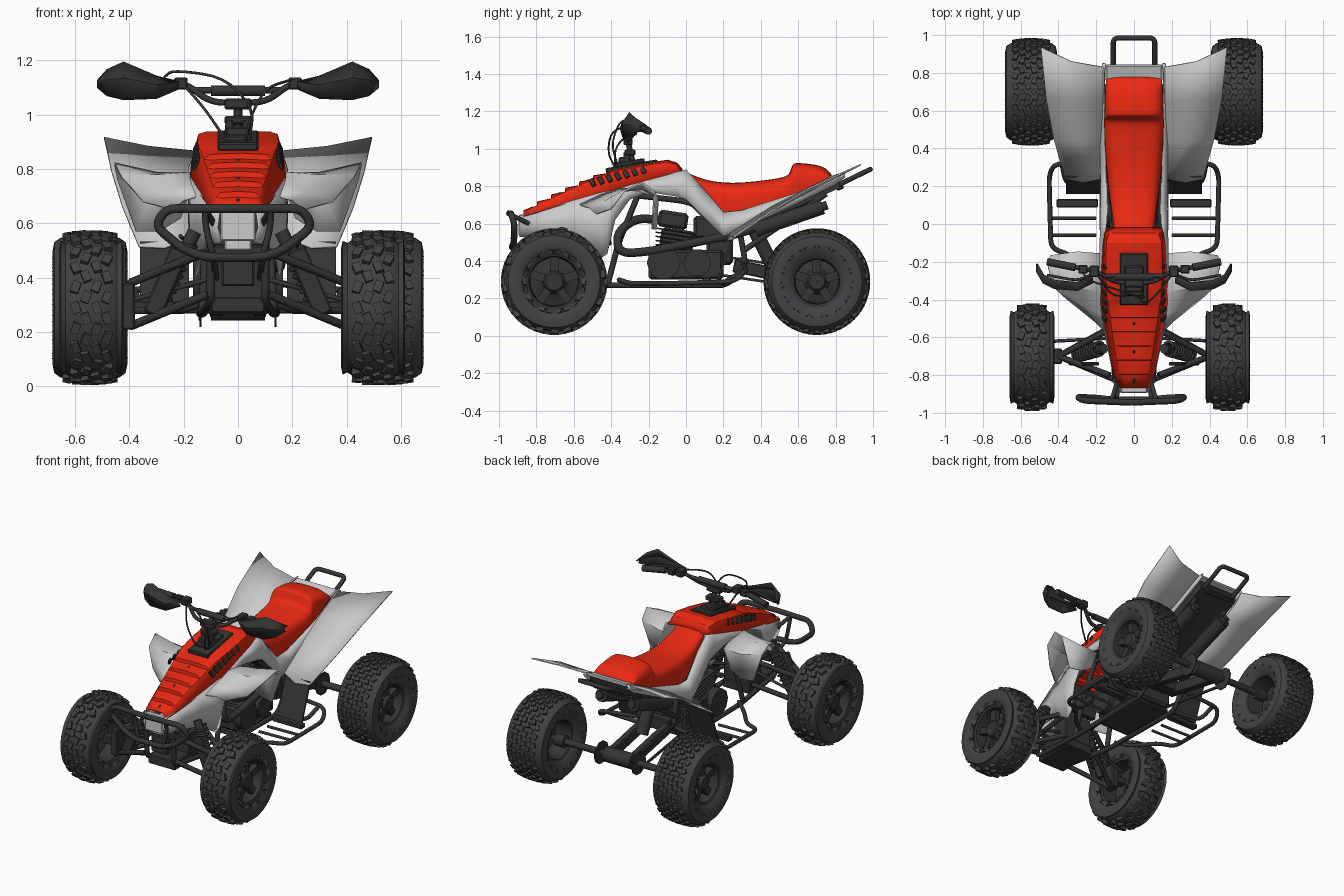
import bpy, bmesh
from math import pi, sin, cos, radians
from mathutils import Matrix, Vector

def mat(name, c):
    m = bpy.data.materials.new(name)
    m.diffuse_color = (*c, 1)
    return m

RED, LIGHT = mat("red", (.83, .022, .006)), mat("light_grey", (.52, .52, .52))
DARK, RUBBER = mat("dark_grey", (.035, .035, .037)), mat("rubber", (.055, .055, .058))

def finish(name, bm, m, mirror=False, thick=0, subsurf=0, angle=35):
    bmesh.ops.recalc_face_normals(bm, faces=bm.faces)
    me = bpy.data.meshes.new(name)
    bm.to_mesh(me)
    bm.free()
    me.shade_smooth()
    me.set_sharp_from_angle(angle=radians(angle))
    me.materials.append(m)
    ob = bpy.data.objects.new(name, me)
    bpy.context.collection.objects.link(ob)
    if thick:
        s = ob.modifiers.new("thickness", 'SOLIDIFY')
        s.thickness, s.offset = thick, 0
    if mirror:
        ob.modifiers.new("mirror", 'MIRROR')
    if subsurf:
        s = ob.modifiers.new("smooth", 'SUBSURF')
        s.levels = s.render_levels = subsurf
    return ob

def skin(bm, rows, close=False, caps=False):
    vs = [[bm.verts.new(p) for p in r] for r in rows]
    n = len(rows[0])
    for a, b in zip(vs, vs[1:]):
        for i in range(n if close else n - 1):
            bm.faces.new((a[i], a[(i + 1) % n], b[(i + 1) % n], b[i]))
    if caps:
        bm.faces.new(vs[0])
        bm.faces.new(vs[-1])

def loft(name, rows, m, close=False, caps=False, **kw):
    bm = bmesh.new()
    skin(bm, rows, close, caps)
    return finish(name, bm, m, **kw)

def add_cube(bm, pos, size, rot=(0, 0, 0)):
    M = Matrix.Translation(pos)
    for ang, ax in zip(rot, 'XYZ'):
        M = M @ Matrix.Rotation(ang, 4, ax)
    bmesh.ops.create_cube(bm, size=1, matrix=M @ Matrix.Diagonal((*size, 1)))

def boxes(name, items, m=DARK, bevel=.006, mirror=False):
    bm = bmesh.new()
    for it in items:
        add_cube(bm, *it)
    if bevel:
        bmesh.ops.bevel(bm, geom=bm.edges[:], offset=bevel, segments=1, affect='EDGES')
    return finish(name, bm, m, mirror=mirror)

def rounded(path, r):
    P = [Vector(p) for p in path]
    out = [P[0]]
    for a, b, c in zip(P, P[1:], P[2:]):
        s = b + (a - b).normalized() * min(r, (a - b).length * .45)
        e = b + (c - b).normalized() * min(r, (c - b).length * .45)
        out += [s * (1 - t) ** 2 + b * 2 * t * (1 - t) + e * t * t for t in (0, .25, .5, .75, 1)]
    return out + [P[-1]]

def tubes(name, paths, r, m=DARK, mirror=False, bend=.05):
    cu = bpy.data.curves.new(name, 'CURVE')
    cu.dimensions, cu.bevel_depth, cu.bevel_resolution, cu.use_fill_caps = '3D', r, 3, True
    if mirror:
        paths = paths + [[(-x, y, z) for x, y, z in p] for p in paths]
    for p in paths:
        pts = rounded(p, bend)
        sp = cu.splines.new('POLY')
        sp.points.add(len(pts) - 1)
        for q, v in zip(sp.points, pts):
            q.co = (*v, 1)
    cu.materials.append(m)
    ob = bpy.data.objects.new(name, cu)
    bpy.context.collection.objects.link(ob)
    bpy.ops.object.select_all(action='DESELECT')
    ob.select_set(True)
    bpy.context.view_layer.objects.active = ob
    bpy.ops.object.convert(target='MESH')
    bpy.context.object.data.set_sharp_from_angle(angle=radians(40))

def lathe(bm, profile, n=48):
    skin(bm, [[(x, r * cos(2 * pi * i / n), r * sin(2 * pi * i / n)) for i in range(n)] for x, r in profile], True)

# wheels: knobbly tyre plus dished rim
def wheel(name, c, side, h, R, rim, fr, n, knob, crown):
    T = R - rim
    half = [(0, R - .014), (.5, R - .015 - crown * .35), (.8, R - .02 - crown), (.95, rim + T * .7),
            (1, rim + T * .48), (.93, rim + T * .18), (.78, rim)]
    bm = bmesh.new()
    lathe(bm, [(-x * h, r) for x, r in half[:0:-1]] + [(x * h, r) for x, r in half])
    for j, f in enumerate(fr):
        a0, a = [(x, r) for x, r in half if x <= abs(f)][-1], abs(f)
        b0 = [(x, r) for x, r in half if x > a][0]
        r = a0[1] + (b0[1] - a0[1]) * (a - a0[0]) / (b0[0] - a0[0])
        for i in range(n):
            t = 2 * pi * (i + .5 * (j % 2)) / n
            M = (Matrix.Rotation(t, 4, 'X') @ Matrix.Translation((f * h, 0, r + .002))
                 @ Matrix.Rotation(f * a * a * .8, 4, 'Y') @ Matrix.Rotation(.35 * (-1) ** (i + j), 4, 'Z'))
            bmesh.ops.create_cube(bm, size=1, matrix=M @ Matrix.Diagonal((*knob, 1)))
    finish(name + "_tyre", bm, RUBBER).location = c
    bm = bmesh.new()
    lathe(bm, [(side * x * h, r * rim) for x, r in ((-.8, 1.07), (-.72, .92), (.1, .85), (.74, .9), (.82, 1.07), (.76, 1))], 40)
    lathe(bm, [(side * x * h, r * rim) for x, r in ((.1, .86), (.2, .5), (.3, .42), (.6, .36), (.66, .3), (.66, .01))], 40)
    for i in range(5):
        M = Matrix.Rotation(2 * pi * i / 5, 4, 'X') @ Matrix.Translation((side * .38 * h, 0, rim * .62))
        bmesh.ops.create_cube(bm, size=1, matrix=M @ Matrix.Diagonal((.3 * h, .045, rim * .56, 1)))
    finish(name + "_rim", bm, DARK).location = c

for s, nm in ((1, "right"), (-1, "left")):
    wheel("front_wheel_" + nm, (.497 if s > 0 else -.54, -.705, .29), s, .118, .288, .15,
          (-.8, -.48, -.16, .16, .48, .8), 22, (.03, .042, .024), .03)
    wheel("rear_wheel_" + nm, (s * .545, .7, .29), s, .138, .286, .135,
          (-.86, -.6, -.35, -.12, .12, .35, .6, .86), 30, (.026, .03, .024), .01)

# hood with stepped louvres down the nose
S = []
ys = [-.87 + .075 * i for i in range(7)]
def hood_line(y):
    t = (y + .87) / .45
    return y, .06 + .075 * t ** .8, .08 + .095 * t ** .75, .655 + .22 * t ** .85, .637 + .135 * t
for a, b in zip(ys, ys[1:]):
    S += [(*hood_line(a + .002), .008), (*hood_line(b), -.012)]
S += [(-.40, .14, .174, .88, .775, 0), (-.25, .148, .17, .91, .82, 0), (-.1, .144, .162, .935, .86, 0),
      (-.05, .13, .155, .92, .875, 0), (-.02, .10, .15, .885, .872, 0)]
loft("hood", [[(-w, y, zl), (-t, y, zt - .008), (-t * .82, y, zt + d), (0, y, zt + d + .004), (t * .82, y, zt + d),
               (t, y, zt - .008), (w, y, zl)] for y, t, w, zt, zl, d in S], RED, thick=.006, angle=25)
boxes("hood_side_vents", [((.156 - .001 * i, -.5 + .045 * i, .82 + .011 * i), (.016, .026, .045), (.5, -.4, 0))
                          for i in range(7)], DARK, .003, True)
boxes("hood_centre_clips", [((0, y + .035, hood_line(y + .035)[3]), (.01, .035, .01), (.45, 0, 0)) for y in ys[:6:2]], DARK, .002)
boxes("steering_console", [((0, -.29, .905), (.15, .28, .03), (.17, 0, 0)), ((0, -.3, .925), (.1, .16, .025), (.17, 0, 0))])

# seat with raised rear bolster
loft("seat", [[(-w, y, zl), (-w * 1.02, y, (zl + zt) / 2), (-w * .93, y, zt - .02), (-w * .6, y, zt), (0, y, zt + .004),
               (w * .6, y, zt), (w * .93, y, zt - .02), (w * 1.02, y, (zl + zt) / 2), (w, y, zl)]
              for y, w, zt, zl in ((-.05, .1, .89, .84), (.02, .11, .865, .79), (.1, .122, .83, .74), (.2, .136, .815, .65),
                                   (.3, .146, .815, .65), (.45, .155, .832, .70), (.54, .157, .848, .73), (.555, .157, .87, .74),
                                   (.57, .155, .915, .75), (.585, .155, .925, .755), (.73, .15, .91, .82), (.765, .146, .875, .84),
                                   (.775, .144, .865, .84), (.78, .14, .85, .84))],
     RED, subsurf=2, angle=60)

# side panels from nose to tail
loft("side_panel", [[(xu, y, zu), ((xu + xl) / 2 + .012, y, (zu + zl) / 2), (xl, y, zl)] for y, xu, zu, xl, zl in (
    (-.89, .07, .64, .06, .53), (-.75, .11, .68, .1, .52), (-.6, .145, .725, .13, .5), (-.46, .17, .765, .155, .41),
    (-.42, .172, .775, .16, .44), (-.38, .17, .785, .165, .62), (-.3, .168, .81, .17, .73), (-.2, .165, .835, .17, .77),
    (-.05, .155, .875, .175, .745), (.0, .148, .888, .178, .73), (.08, .14, .8, .18, .65), (.2, .145, .66, .178, .53),
    (.3, .152, .67, .175, .57), (.6, .158, .765, .17, .71), (.8, .158, .86, .165, .81), (.85, .15, .875, .155, .85))],
     LIGHT, mirror=True, thick=.008, angle=30)
boxes("nose_plate", [((0, -.888, .59), (.13, .015, .11)), ((0, -.875, .642), (.14, .04, .012)), ((0, -.8, .55), (.1, .1, .1))], LIGHT)
boxes("tail_plate", [((0, .8, .852), (.3, .09, .02), (.3, 0, 0))], LIGHT)

# fenders
loft("rear_fender", [[(.17, .24, .55), (.27, .22, .51), (.365, .24, .515)], [(.17, .45, .685), (.3, .45, .66), (.425, .45, .66)],
                     [(.165, .65, .785), (.32, .66, .775), (.465, .66, .79)], [(.16, .83, .865), (.33, .86, .882), (.493, .935, .915)]],
     LIGHT, mirror=True, thick=.008, angle=50)
loft("front_fender", [[(.15, -.57, .7), (.2, -.52, .685), (.24, -.48, .65)], [(.16, -.48, .745), (.25, -.44, .715), (.35, -.4, .68)],
                      [(.165, -.36, .785), (.3, -.335, .775), (.43, -.33, .775)], [(.17, -.24, .775), (.3, -.23, .785), (.455, -.23, .82)],
                      [(.17, -.16, .74), (.3, -.15, .74), (.445, -.17, .765)], [(.21, -.17, .62), (.29, -.16, .57), (.375, -.18, .57)]],
     LIGHT, mirror=True, thick=.01, angle=30)

# handlebar, grips, guards and cables
tubes("handlebar", [[(-.46, -.2, 1.095), (-.2, -.25, 1.12), (-.1, -.31, 1.045), (.1, -.31, 1.045), (.2, -.25, 1.12), (.46, -.2, 1.095)],
                    [(-.16, -.275, 1.09), (.16, -.275, 1.09)]], .012)
tubes("grip", [[(.31, -.23, 1.11), (.46, -.2, 1.095)]], .02, mirror=True)
tubes("bar_pad", [[(-.1, -.28, 1.088), (.1, -.28, 1.088)]], .02)
boxes("control_clamp", [((.21, -.25, 1.115), (.05, .06, .045)), ((.27, -.24, 1.11), (.05, .045, .04))], mirror=True)
tubes("steering_stem", [[(0, -.27, .86), (0, -.31, 1.04)], [(-.035, -.31, .9), (-.03, -.32, .98)], [(.035, -.31, .9), (.03, -.32, .98)]], .016)
boxes("stem_clamp", [((0, -.31, 1.04), (.1, .05, .04)), ((0, -.3, .98), (.1, .06, .03)), ((0, -.33, .93), (.09, .06, .05))])
loft("hand_guard", [[(x, y + .04, zt), (x, y, (zt + zb) / 2 + .01), (x, y + .015, zb)] for x, y, zt, zb in (
    (.22, -.31, 1.12, 1.095), (.3, -.35, 1.14, 1.06), (.42, -.34, 1.193, 1.055), (.48, -.31, 1.165, 1.07), (.515, -.25, 1.125, 1.1))],
     DARK, mirror=True, thick=.01)
tubes("lever", [[(.23, -.27, 1.11), (.3, -.3, 1.11), (.46, -.27, 1.09)]], .007, mirror=True)
tubes("cable", [[(.2, -.27, 1.13), (.1, -.4, 1.1), (.04, -.42, .98), (.03, -.38, .9)], [(-.27, -.26, 1.14), (-.24, -.3, 1.165), (-.05, -.36, 1.14), (.06, -.4, 1.02), (.04, -.36, .9)],
                [(-.2, -.26, 1.11), (-.12, -.38, 1.02), (-.04, -.38, .9)]], .005, bend=.1)

# front bumper
def bump(pts):
    return [(x - .015, y, z) for x, y, z in pts]
tubes("front_bumper", [bump([(0, -.945, .655), (.25, -.935, .655), (.29, -.915, .59), (.18, -.92, .5), (.1, -.93, .475), (-.1, -.93, .475),
                             (-.18, -.92, .5), (-.29, -.915, .59), (-.25, -.935, .655), (0, -.945, .655)])], .017, bend=.04)
tubes("bumper_stay", [[(.12, -.94, .65), (.12, -.92, .59), (.09, -.93, .475), (.08, -.78, .4)], [(.12, -.94, .65), (.09, -.84, .6)]], .012, mirror=True)

# front suspension
tubes("front_arm", [[(.11, -.82, .34), (.4, -.7, .22), (.11, -.54, .34)], [(.13, -.8, .49), (.4, -.7, .38), (.13, -.56, .49)]], .016, mirror=True, bend=.02)
tubes("tie_rod", [[(.05, -.6, .41), (.42, -.62, .31)]], .009, mirror=True)
tubes("front_shock", [[(.16, -.66, .57), (.31, -.69, .26)]], .026, mirror=True)
d0, d1 = Vector((.18, -.66, .54)), Vector((.285, -.688, .32))
tubes("front_spring", [[d0.lerp(d1, i / 72) + Vector((.032 * cos(i * .7), .036 * sin(i * .7), .014 * cos(i * .7))) for i in range(73)]], .008, mirror=True, bend=.001)
boxes("front_hub", [((.405, -.7, .295), (.05, .08, .17)), ((.44, -.7, .29), (.12, .05, .05))], mirror=True)
boxes("front_bulkhead", [((0, -.67, .3), (.2, .28, .06)), ((0, -.6, .42), (.2, .12, .2)), ((0, -.82, .43), (.12, .03, .12)), ((0, -.5, .6), (.2, .05, .18), (-.2, 0, 0))])
boxes("arm_guard", [((.265, -.74, .385), (.07, .02, .26), (0, -.4, 0))], mirror=True)

# frame, engine and exhaust
tubes("main_frame", [[(.1, -.83, .5), (.1, -.82, .31), (.13, -.4, .27), (.14, .22, .27), (.13, .32, .38), (.13, .28, .6), (.1, 0, .72), (.1, -.35, .76), (.1, -.8, .52)],
                     [(.13, -.42, .27), (.12, -.36, .5), (.1, -.25, .77)], [(.1, -.82, .46), (.12, -.4, .5)], [(.13, .3, .45), (.12, .75, .76)]], .016, mirror=True)
boxes("engine", [((0, 0, .38), (.26, .4, .16)), ((0, -.05, .5), (.18, .18, .14), (-.15, 0, 0)), ((0, -.07, .62), (.16, .16, .09), (-.15, 0, 0)),
                 ((0, .18, .45), (.2, .14, .14)), ((0, 0, .275), (.24, .4, .02)), ((0, .14, .58), (.13, .2, .12))], bevel=.015)
boxes("cylinder_fins", [((0, -.055, .45 + .022 * i), (.22, .22, .008), (-.15, 0, 0)) for i in range(6)], bevel=.002)
tubes("engine_cover", [[(-.165, -.12, .39), (.165, -.12, .39)]], .09)
tubes("gear_cover", [[(-.16, .06, .39), (.16, .06, .39)]], .075)
tubes("exhaust_header", [[(.04, -.14, .62), (.08, -.27, .63), (.14, -.37, .55), (.15, -.36, .44), (.15, -.2, .45), (.15, .05, .5), (.14, .3, .55), (.13, .42, .6)]], .024, bend=.08)
tubes("muffler", [[(.12, .37, .565), (.12, .73, .69)]], .042, mirror=True)
tubes("muffler_tip", [[(.12, .7, .68), (.12, .755, .70)]], .025, mirror=True)
loft("seat_base", [[(-w, y, zl), (-w, y, zt), (w, y, zt), (w, y, zl)] for y, w, zt, zl in
                   ((.0, .1, .82, .72), (.1, .12, .74, .62), (.25, .14, .66, .56), (.6, .14, .77, .69), (.82, .14, .84, .79))], DARK, close=True, caps=True)
boxes("tail_light", [((0, .82, .8), (.2, .04, .04), (.4, 0, 0))])
tubes("grab_bar", [[(.1, .5, .64), (.11, .82, .81), (.11, .985, .89), (-.11, .985, .89), (-.11, .82, .81), (-.1, .5, .64)]], .014, bend=.03)

# rear axle, swingarm and shock
tubes("rear_axle", [[(-.5, .7, .29), (.5, .7, .29)]], .022)
tubes("axle_hub", [[(.4, .7, .29), (.47, .7, .29)]], .04, mirror=True)
tubes("axle_carrier", [[(-.1, .7, .29), (.1, .7, .29)]], .05)
tubes("brake_disc_and_sprocket", [[(.135, .7, .29), (.142, .7, .29)], [(-.142, .7, .29), (-.135, .7, .29)]], .075)
boxes("swingarm", [((.08, .48, .33), (.045, .46, .07), (-.2, 0, 0)), ((.04, .3, .38), (.12, .06, .08))], mirror=True)
boxes("chain", [((-.14, .42, .33 + d), (.012, .55, .014), (-.15, 0, 0)) for d in (-.04, .06)], bevel=0)
tubes("rear_shock", [[(0, .32, .66), (0, .47, .36)]], .04)

# foot guards
tubes("foot_guard", [[(.14, -.36, .3), (.22, -.3, .28), (.34, -.16, .28), (.44, -.13, .28), (.45, .26, .29), (.42, .32, .35), (.14, .31, .38)],
                     [(.14, .2, .28), (.36, .21, .29), (.38, .31, .35)]], .013, mirror=True)
tubes("foot_guard_slats", [[(.2, y, .275), (.44, y, .28)] for y in (-.06, .03)], .009, mirror=True)
boxes("foot_peg", [((.3, .11, .3), (.22, .045, .03))], mirror=True)
boxes("heel_guard", [((.27, .21, .41), (.18, .012, .26), (-.35, 0, 0))], bevel=0, mirror=True)
